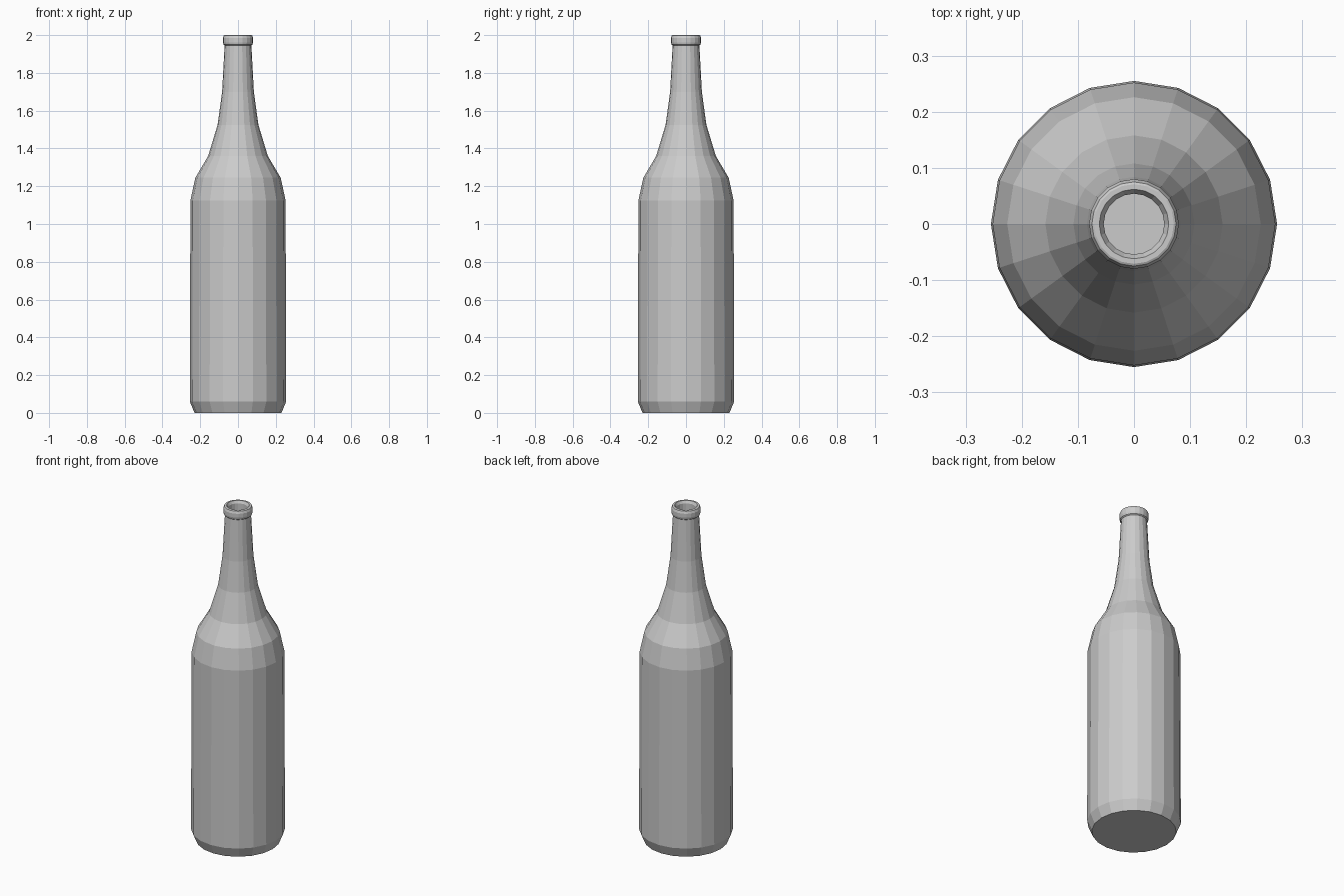
import bpy
import bmesh
from math import cos, sin, tau

cube = bpy.data.objects.get("Cube")
if cube:
    bpy.data.objects.remove(cube, do_unlink=True)

SIDES = 20

# Plain grey glass
grey = bpy.data.materials.new("plain grey")
grey.use_nodes = True
colour = (0.6, 0.6, 0.6, 1)
grey.diffuse_color = colour
grey.node_tree.nodes["Principled BSDF"].inputs["Base Color"].default_value = colour

# Outer wall from base to lip, as (radius, height)
outer = [(0.23, 0), (0.255, 0.06), (0.252, 1.125), (0.226, 1.245),
         (0.158, 1.36), (0.108, 1.525), (0.084, 1.7), (0.071, 1.945)]
# Rounded lip around the mouth
lip = [(0.077, 1.95), (0.08, 1.962), (0.08, 1.985), (0.075, 1.998),
       (0.071, 2.0), (0.062, 2.0), (0.054, 1.985)]
# Inner wall down to the inside floor
inner = [(0.054, 1.945), (0.07, 1.7), (0.094, 1.52), (0.144, 1.355),
         (0.212, 1.235), (0.238, 1.12), (0.24, 0.07), (0.215, 0.03)]


def lathe(name, profile):
    """Revolve a profile into a closed faceted solid, capped at both ends."""
    bm = bmesh.new()
    rings = [[bm.verts.new((r * cos(tau * i / SIDES), r * sin(tau * i / SIDES), z))
              for i in range(SIDES)] for r, z in profile]
    for low, high in zip(rings, rings[1:]):
        for i in range(SIDES):
            j = (i + 1) % SIDES
            bm.faces.new((low[i], low[j], high[j], high[i]))
    bm.faces.new(rings[0][::-1])
    bm.faces.new(rings[-1])
    mesh = bpy.data.meshes.new(name)
    bm.to_mesh(mesh)
    bm.free()
    mesh.materials.append(grey)
    obj = bpy.data.objects.new(name, mesh)
    bpy.context.collection.objects.link(obj)
    return obj


lathe("bottle", outer + lip + inner)
